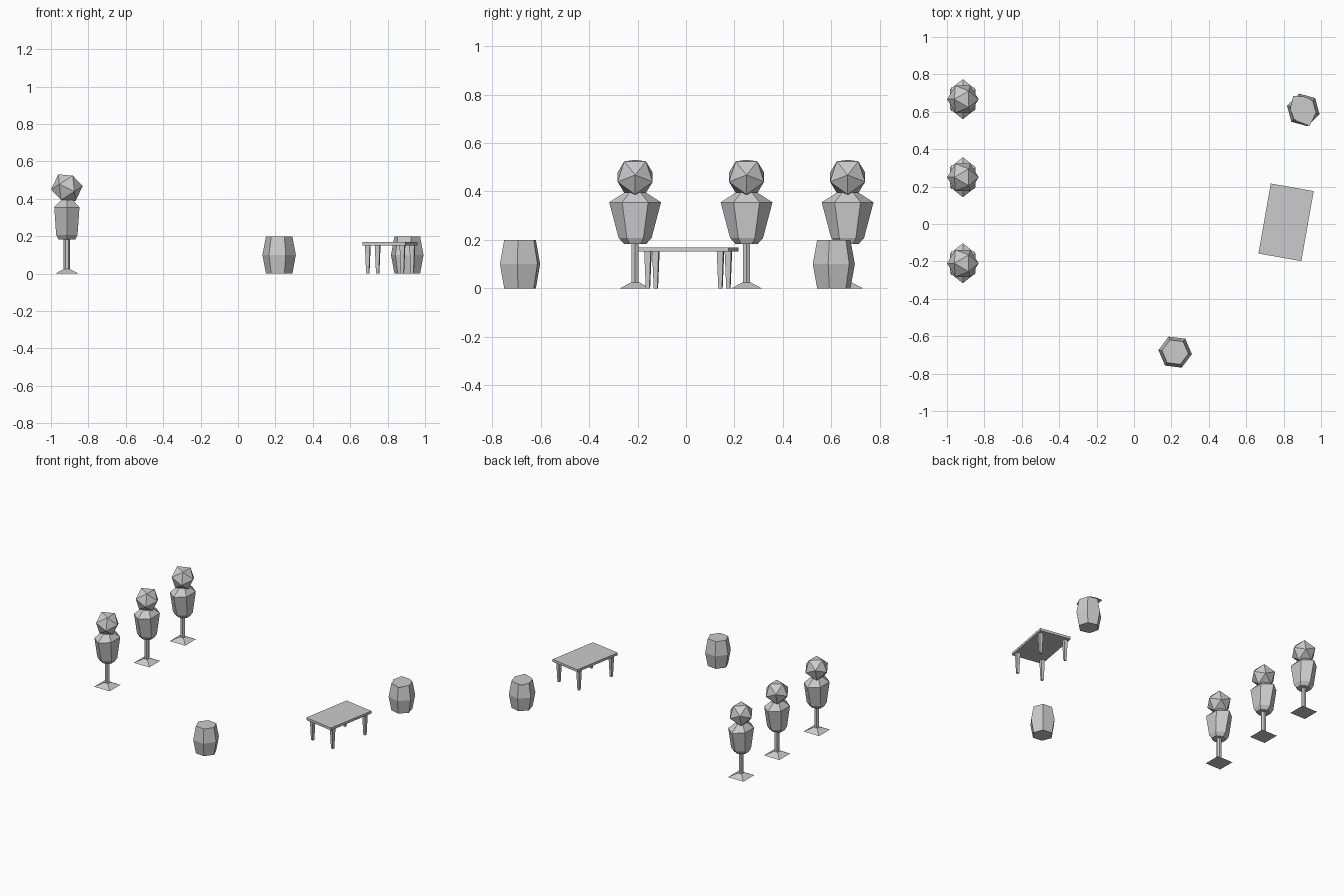
import bpy, bmesh
from math import radians, cos, sin, pi
from mathutils import Matrix

if "Cube" in bpy.data.objects:
    bpy.data.objects.remove(bpy.data.objects["Cube"])


def add_object(name, bm, loc=(0, 0, 0), rot=0):
    bmesh.ops.recalc_face_normals(bm, faces=bm.faces[:])
    mesh = bpy.data.meshes.new(name)
    bm.to_mesh(mesh)
    bm.free()
    ob = bpy.data.objects.new(name, mesh)
    bpy.context.collection.objects.link(ob)
    ob.location = loc
    ob.rotation_euler.z = radians(rot)
    return ob


def loft(bm, sides, rings, start=0, centre=(0, 0)):
    """Capped stack of polygon rings, each (z, x radius, y radius)."""
    loops = []
    for z, rx, ry in rings:
        angles = [radians(start) + 2 * pi * i / sides for i in range(sides)]
        loops.append([bm.verts.new((centre[0] + rx * cos(a), centre[1] + ry * sin(a), z))
                      for a in angles])
    for lo, hi in zip(loops, loops[1:]):
        for i in range(sides):
            j = (i + 1) % sides
            bm.faces.new((lo[i], lo[j], hi[j], hi[i]))
    bm.faces.new(loops[0][::-1])
    bm.faces.new(loops[-1])


def lofted(name, sides, rings, loc, start=0, rot=0):
    bm = bmesh.new()
    loft(bm, sides, rings, start)
    return add_object(name, bm, loc, rot)


# Training dummies: square foot, post, hexagonal torso, faceted head
for n, y in enumerate((-0.21, 0.25, 0.667), 1):
    loc = (-0.915, y, 0)
    lofted(f"dummy_{n}_foot", 4, [(0, 0.089, 0.089), (0.025, 0.022, 0.022)], loc, 45)
    lofted(f"dummy_{n}_post", 6, [(0.01, 0.017, 0.017), (0.2, 0.017, 0.017)], loc)
    lofted(f"dummy_{n}_torso", 6,
           [(0.182, 0.052, 0.045), (0.208, 0.066, 0.068),
            (0.355, 0.078, 0.107), (0.395, 0.035, 0.045)], loc, 90)
    bm = bmesh.new()
    bmesh.ops.create_icosphere(bm, subdivisions=1, radius=0.085,
                               matrix=Matrix.Translation((0, 0, 0.459))
                               @ Matrix.Rotation(radians(84), 4, 'Y'))
    add_object(f"dummy_{n}_head", bm, loc)

# Barrels
staves = [(0, 0.071, 0.071), (0.1, 0.09, 0.09), (0.2, 0.071, 0.071)]
lofted("front_barrel", 6, staves, (0.22, -0.685, 0), rot=-7)
lofted("back_barrel", 6, staves, (0.905, 0.61, 0), rot=-15)

# Loose lid with two corners overhanging the back barrel
bm = bmesh.new()
corners = [(-68, 0.092), (-10, 0.07), (55, 0.07), (90, 0.072), (126, 0.092), (180, 0.07), (235, 0.07)]
bm.faces.new([bm.verts.new((r * cos(radians(a)), r * sin(radians(a)), 0.201)) for a, r in corners])
add_object("barrel_lid", bm, (0.905, 0.61, 0))

# Table: slab top and four tapered legs
table = (0.813, 0.009, 0)
bm = bmesh.new()
bmesh.ops.create_cube(bm, size=1, matrix=Matrix.Translation((0, 0, 0.16))
                      @ Matrix.Diagonal((0.233, 0.38, 0.018, 1)))
add_object("table_top", bm, table, -10)
bm = bmesh.new()
for x in (-0.094, 0.094):
    for y in (-0.152, 0.152):
        loft(bm, 4, [(0, 0.011, 0.011), (0.152, 0.019, 0.019)], 45, (x, y))
add_object("table_legs", bm, table, -10)
